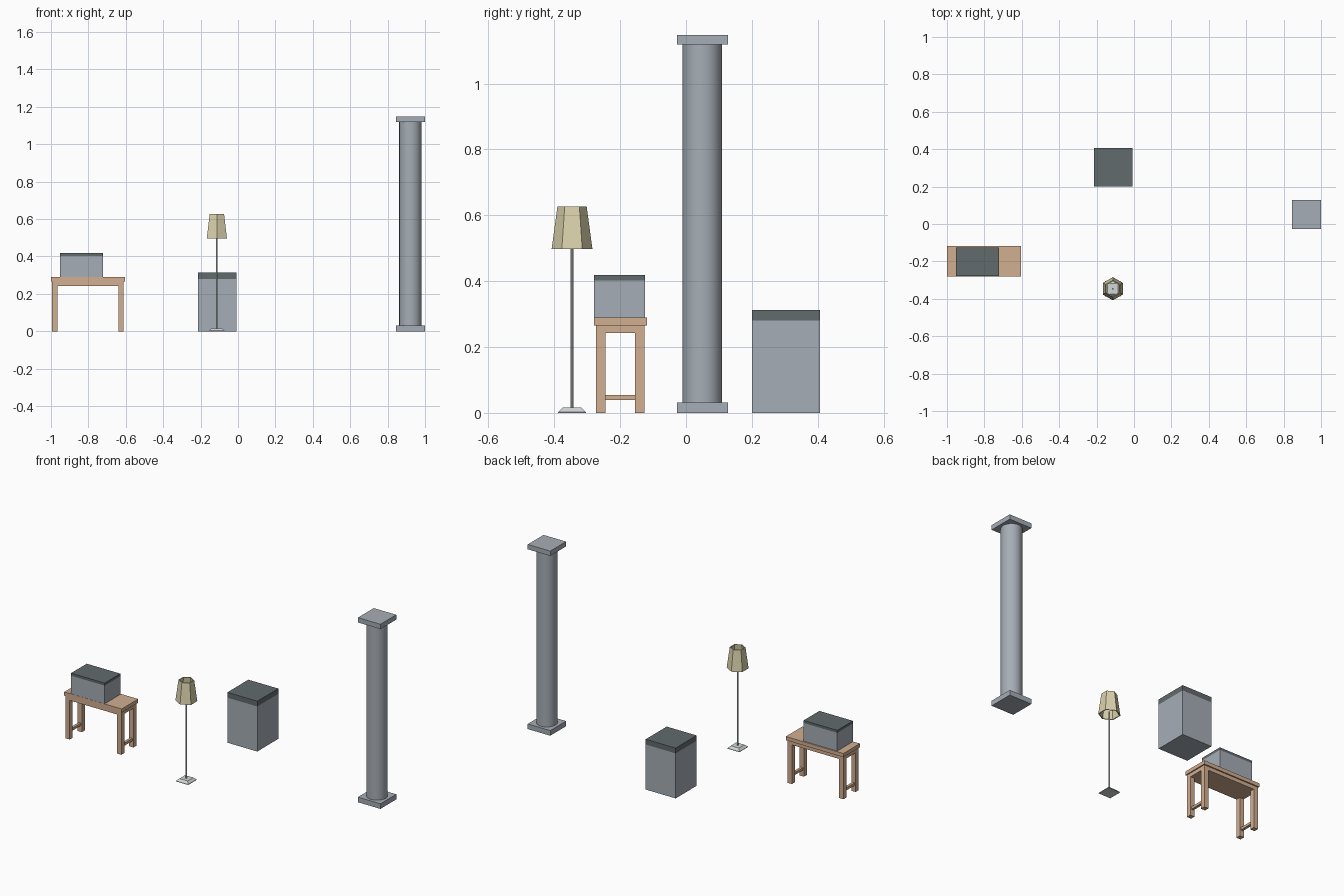
import bpy, bmesh, math

if "Cube" in bpy.data.objects:
    bpy.data.objects.remove(bpy.data.objects["Cube"])


def linear(c):
    c /= 255
    return c / 12.92 if c <= 0.04045 else ((c + 0.055) / 1.055) ** 2.4


def material(name, r, g, b):
    m = bpy.data.materials.new(name)
    m.diffuse_color = (linear(r), linear(g), linear(b), 1)
    m.use_nodes = True
    m.node_tree.nodes["Principled BSDF"].inputs["Base Color"].default_value = m.diffuse_color
    return m


GREY = material("cool grey", 166, 174, 182)
DARK = material("dark grey", 98, 107, 109)
WOOD = material("light wood", 210, 175, 145)
SHADE = material("cream shade", 218, 209, 172)
METAL = material("pale metal", 208, 215, 213)


def finish(name, bm, mat):
    bmesh.ops.recalc_face_normals(bm, faces=bm.faces)
    me = bpy.data.meshes.new(name)
    bm.to_mesh(me)
    bm.free()
    me.materials.append(mat)
    ob = bpy.data.objects.new(name, me)
    bpy.context.collection.objects.link(ob)
    return ob


def box(name, mat, x, y, z):
    """Box from (low, high) ranges on each axis."""
    bm = bmesh.new()
    bmesh.ops.create_cube(bm, size=1)
    for v in bm.verts:
        for i, (lo, hi) in enumerate((x, y, z)):
            v.co[i] = lo if v.co[i] < 0 else hi
    return finish(name, bm, mat)


def lathe(name, mat, center, profile, sides, turn=0, closed=False):
    """Rings of (radius, z); capped at the ends, or joined into a closed shell."""
    bm = bmesh.new()
    rings = []
    for r, z in profile:
        angles = [turn + i * math.tau / sides for i in range(sides)]
        rings.append([bm.verts.new((center[0] + r * math.cos(a),
                                    center[1] + r * math.sin(a), z)) for a in angles])
    pairs = list(zip(rings, rings[1:]))
    if closed:
        pairs.append((rings[-1], rings[0]))
    else:
        bm.faces.new(rings[0])
        bm.faces.new(rings[-1])
    for a, b in pairs:
        for i in range(sides):
            j = (i + 1) % sides
            bm.faces.new((a[i], a[j], b[j], b[i]))
    return finish(name, bm, mat)


# Column: square plinth and cap with a round shaft
cx, cy, h = 0.922, 0.05, 0.0775
for name, z in (("column_base", (0, 0.032)), ("column_cap", (1.118, 1.148))):
    box(name, GREY, (cx - h, cx + h), (cy - h, cy + h), z)
shaft = lathe("column_shaft", GREY, (cx, cy), [(0.06, 0.032), (0.06, 1.118)], 24)
bpy.context.view_layer.objects.active = shaft
shaft.select_set(True)
bpy.ops.object.shade_smooth_by_angle(angle=math.radians(35))
shaft.select_set(False)

# Cabinet: body, side door and dark top
box("cabinet_body", GREY, (-0.214, -0.028), (0.201, 0.407), (0, 0.28))
box("cabinet_door", GREY, (-0.028, -0.008), (0.201, 0.407), (0, 0.28))
box("cabinet_top", DARK, (-0.214, -0.008), (0.201, 0.407), (0.28, 0.313))

# Table: top, apron, legs and a low stretcher at each end
box("table_top", WOOD, (-1.0, -0.604), (-0.28, -0.118), (0.266, 0.289))
box("table_apron", WOOD, (-0.995, -0.611), (-0.274, -0.126), (0.243, 0.266))
for side, x in (("left", (-0.995, -0.966)), ("right", (-0.64, -0.611))):
    for end, y in (("front", (-0.274, -0.245)), ("back", (-0.155, -0.126))):
        box(f"table_leg_{side}_{end}", WOOD, x, y, (0, 0.243))
    mid = sum(x) / 2
    box(f"table_stretcher_{side}", WOOD, (mid - 0.008, mid + 0.008),
        (-0.245, -0.155), (0.039, 0.055))

# Small chest on the table
box("chest_body", GREY, (-0.953, -0.722), (-0.279, -0.125), (0.289, 0.402))
box("chest_lid", DARK, (-0.953, -0.722), (-0.279, -0.125), (0.402, 0.418))

# Floor lamp: tapered square foot, thin pole and open six-sided shade
lamp = (-0.113, -0.346)
lathe("lamp_foot", METAL, lamp,
      [(0.042 * math.sqrt(2), 0), (0.042 * math.sqrt(2), 0.003),
       (0.028 * math.sqrt(2), 0.016)], 4, math.pi / 4)
lathe("lamp_pole", METAL, lamp, [(0.005, 0.016), (0.005, 0.515)], 8, math.pi / 8)
lathe("lamp_shade", SHADE, lamp,
      [(0.062, 0.497), (0.0445, 0.626), (0.0385, 0.626), (0.056, 0.497)],
      6, math.pi / 2, closed=True)
